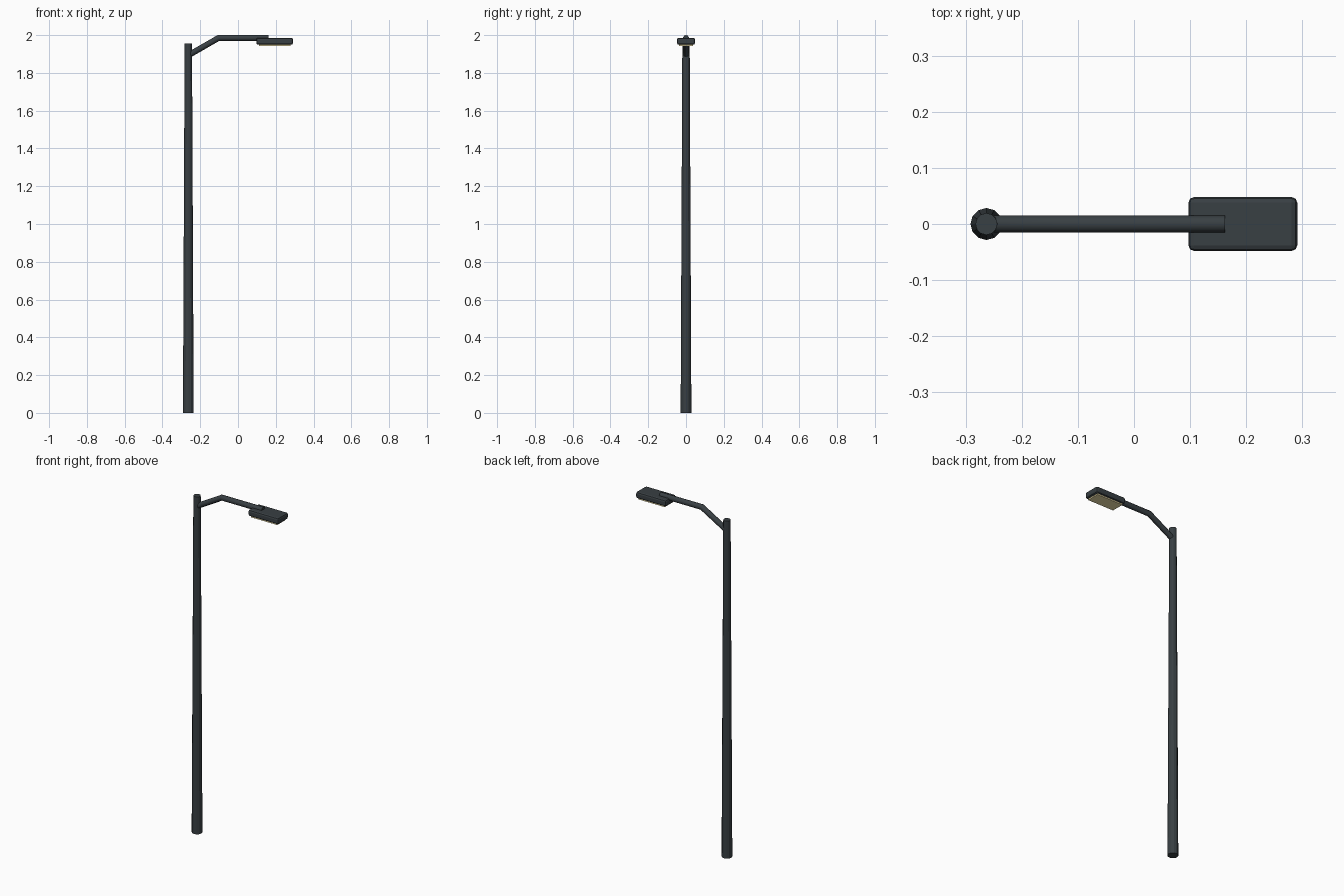
import bpy, bmesh
from math import sin, cos, pi, radians
from mathutils import Vector

if "Cube" in bpy.data.objects:
    bpy.data.objects.remove(bpy.data.objects["Cube"])


def material(name, rgb):
    m = bpy.data.materials.new(name)
    m.diffuse_color = (*rgb, 1)
    m.use_nodes = True
    m.node_tree.nodes["Principled BSDF"].inputs["Base Color"].default_value = m.diffuse_color
    return m


DARK = material("dark_metal", (0.04, 0.05, 0.056))
WARM = material("warm_lens", (0.9, 0.78, 0.42))


def finish(name, bm, mat, smooth=None):
    bmesh.ops.recalc_face_normals(bm, faces=bm.faces)
    me = bpy.data.meshes.new(name)
    bm.to_mesh(me)
    bm.free()
    me.materials.append(mat)
    ob = bpy.data.objects.new(name, me)
    bpy.context.collection.objects.link(ob)
    if smooth:
        bpy.ops.object.select_all(action='DESELECT')
        ob.select_set(True)
        bpy.context.view_layer.objects.active = ob
        bpy.ops.object.shade_smooth_by_angle(angle=radians(smooth))
    return ob


def tube(name, path, radii, sides, mat, smooth=None):
    """Mitred tube along a path lying in the xz plane."""
    bm = bmesh.new()
    pts = [Vector((x, 0, z)) for x, z in path]
    rings = []
    for i, p in enumerate(pts):
        before = (p - pts[i - 1]).normalized() if i else None
        after = (pts[i + 1] - p).normalized() if i < len(pts) - 1 else None
        d = ((before or after) + (after or before)).normalized()
        n = Vector((-d.z, 0, d.x)) / d.dot(after or before)
        rings.append([bm.verts.new(p + radii[i] * (n * cos(a) + Vector((0, 1, 0)) * sin(a)))
                      for a in (2 * pi * k / sides for k in range(sides))])
    for a, b in zip(rings, rings[1:]):
        for k in range(sides):
            j = (k + 1) % sides
            bm.faces.new((a[k], a[j], b[j], b[k]))
    bm.faces.new(rings[0])
    bm.faces.new(rings[-1])
    return finish(name, bm, mat, smooth)


def box(name, lo, hi, mat, bevel=0):
    bm = bmesh.new()
    bmesh.ops.create_cube(bm, size=1)
    for v in bm.verts:
        v.co = Vector([(l + h) / 2 + c * (h - l) for l, h, c in zip(lo, hi, v.co)])
    if bevel:
        bmesh.ops.bevel(bm, geom=bm.edges[:], offset=bevel, segments=2,
                        profile=0.5, affect='EDGES')
    return finish(name, bm, mat)


# Tapered pole
tube("pole", [(-0.263, 0), (-0.263, 1.955)], [0.0285, 0.0195], 12, DARK)
# Bent arm reaching out over the lamp head
tube("arm", [(-0.263, 1.893), (-0.103, 1.985), (0.162, 1.985)], [0.0155] * 3, 10, DARK, 40)
# Lamp head and the glowing panel underneath
box("lamp_head", (0.097, -0.048, 1.949), (0.291, 0.048, 1.986), DARK, 0.01)
box("lamp_lens", (0.11, -0.038, 1.942), (0.278, 0.038, 1.952), WARM)
